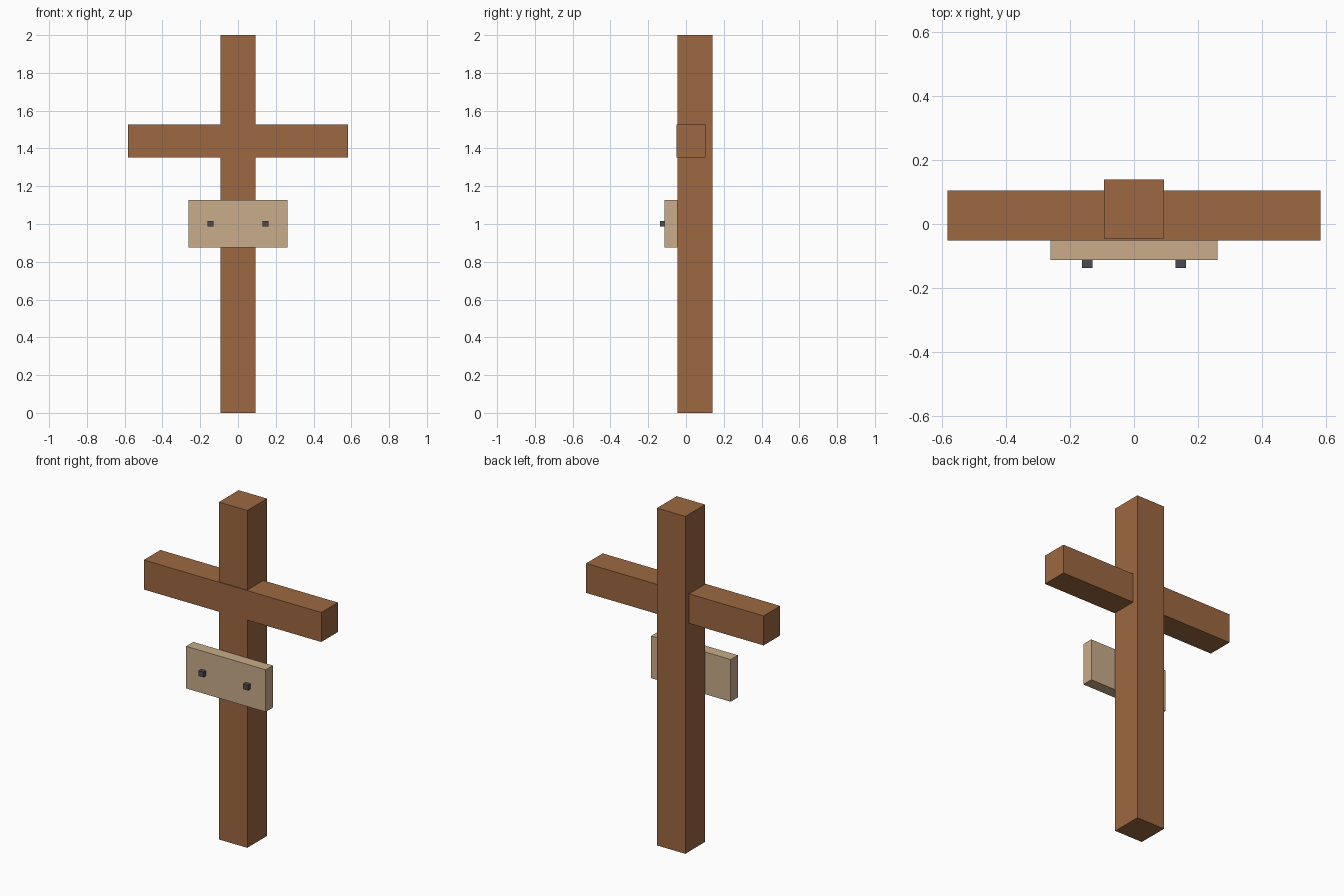
import bpy
import bmesh

if "Cube" in bpy.data.objects:
    bpy.data.objects.remove(bpy.data.objects["Cube"])


def material(name, rgb):
    m = bpy.data.materials.new(name)
    m.diffuse_color = (*rgb, 1.0)
    m.use_nodes = True
    m.node_tree.nodes["Principled BSDF"].inputs["Base Color"].default_value = m.diffuse_color
    return m


brown = material("brown_wood", (0.332, 0.138, 0.053))
tan = material("pale_wood", (0.584, 0.413, 0.250))
iron = material("dark_iron", (0.074, 0.070, 0.084))


def box(name, x, y, z, mat):
    """Box spanning the (min, max) ranges on each axis."""
    bm = bmesh.new()
    bmesh.ops.create_cube(bm, size=1)
    for v in bm.verts:
        v.co = [r[0] + (c + 0.5) * (r[1] - r[0]) for c, r in zip(v.co, (x, y, z))]
    mesh = bpy.data.meshes.new(name)
    bm.to_mesh(mesh)
    bm.free()
    mesh.materials.append(mat)
    obj = bpy.data.objects.new(name, mesh)
    bpy.context.collection.objects.link(obj)
    return obj


# Upright post and crossbar
box("post", (-0.093, 0.093), (-0.046, 0.139), (0, 2), brown)
box("crossbar", (-0.582, 0.582), (-0.051, 0.104), (1.353, 1.528), brown)

# Sign board on the front of the post
box("sign_board", (-0.261, 0.261), (-0.113, -0.046), (0.876, 1.126), tan)

# Two nail heads, mirrored left and right
for side, cx in (("left", -0.146), ("right", 0.146)):
    box("nail_" + side, (cx - 0.016, cx + 0.016), (-0.138, -0.108),
        (0.986, 1.017), iron)
